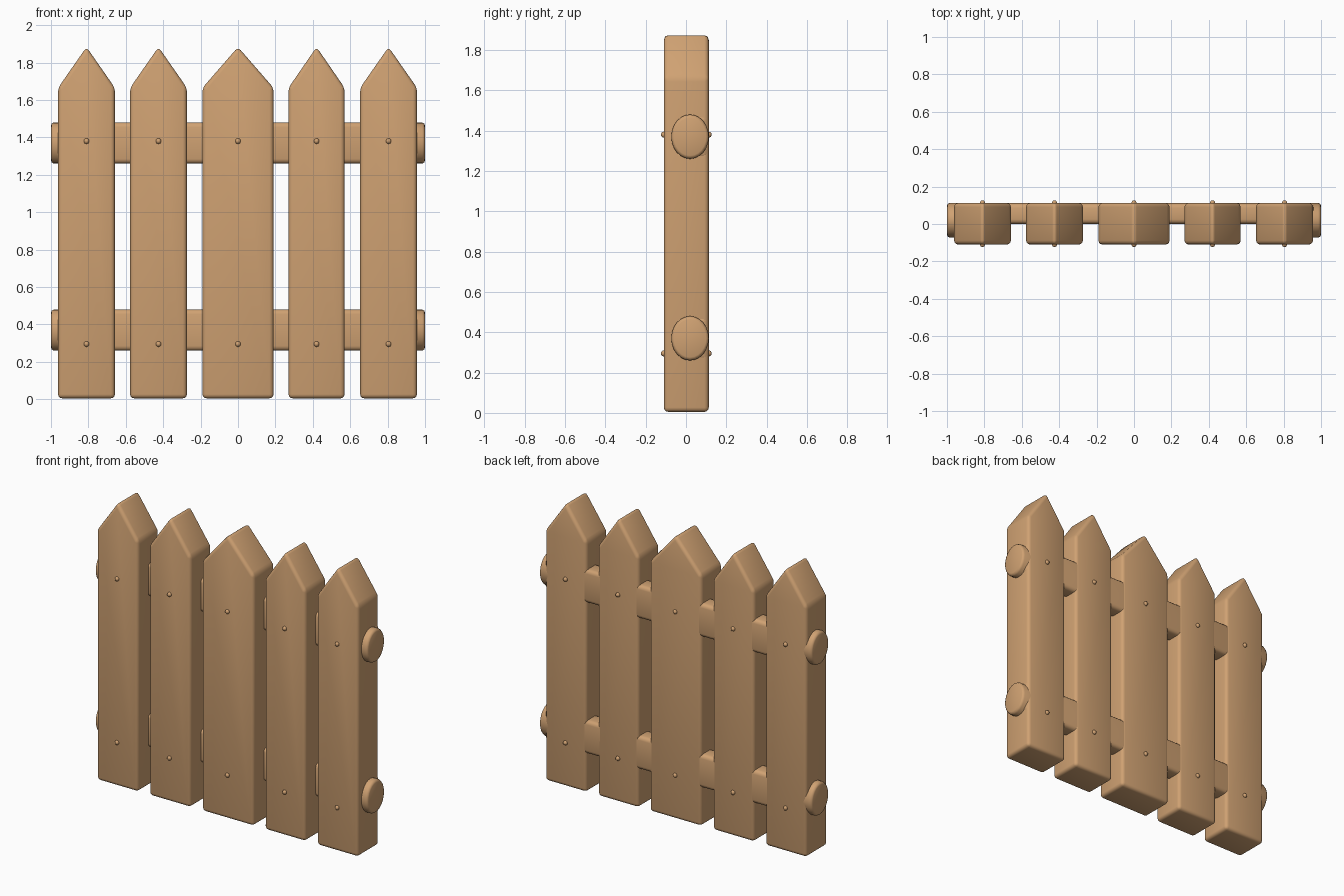
import bpy, bmesh, math
from mathutils import Matrix

if "Cube" in bpy.data.objects:
    bpy.data.objects.remove(bpy.data.objects["Cube"])

wood = bpy.data.materials.new("tan_wood")
wood.diffuse_color = (0.63, 0.36, 0.17, 1)
wood.use_nodes = True
wood.node_tree.nodes["Principled BSDF"].inputs["Base Color"].default_value = wood.diffuse_color


def finish(name, bm, bevel=0.0, segments=3):
    """Turn a bmesh into a smooth-shaded wooden object with rounded edges."""
    bmesh.ops.recalc_face_normals(bm, faces=bm.faces)
    if bevel:
        bmesh.ops.bevel(bm, geom=list(bm.edges), offset=bevel, segments=segments,
                        profile=0.5, affect='EDGES', clamp_overlap=True)
    mesh = bpy.data.meshes.new(name)
    bm.to_mesh(mesh)
    bm.free()
    mesh.materials.append(wood)
    ob = bpy.data.objects.new(name, mesh)
    bpy.context.collection.objects.link(ob)
    bpy.ops.object.select_all(action='DESELECT')
    ob.select_set(True)
    bpy.context.view_layer.objects.active = ob
    bpy.ops.object.shade_smooth_by_angle(angle=math.radians(40))
    return ob


def extruded(name, outline, axis_map, depth, bevel):
    """Extrude a closed 2D outline along one direction."""
    bm = bmesh.new()
    face = bm.faces.new([bm.verts.new(axis_map(a, b)) for a, b in outline])
    ext = bmesh.ops.extrude_face_region(bm, geom=[face])
    verts = [g for g in ext["geom"] if isinstance(g, bmesh.types.BMVert)]
    bmesh.ops.translate(bm, verts=verts, vec=depth)
    return finish(name, bm, bevel)


FRONT, BACK = -0.11, 0.113
PICKETS = [(-0.81, 0.152), (-0.425, 0.152), (0.0, 0.19), (0.42, 0.15), (0.805, 0.152)]
RAILS = [0.37, 1.37]
NAILS = [0.295, 1.38]

# Pointed pickets
for i, (x, w) in enumerate(PICKETS):
    outline = [(x - w, 0.005), (x + w, 0.005), (x + w, 1.665), (x, 1.883), (x - w, 1.665)]
    extruded(f"picket_{i + 1}", outline, lambda a, b: (a, FRONT, b),
             (0, BACK - FRONT, 0), 0.022)

# Rails flush with the back, with rounded log ends
for i, z in enumerate(RAILS):
    section = [(0.0, z - 0.11), (0.111, z - 0.11), (0.111, z + 0.11), (0.0, z + 0.11)]
    extruded(f"rail_{i + 1}", section, lambda a, b: (-0.96, a, b), (1.92, 0, 0), 0.025)
    for side in (-1, 1):
        ring = [(0.02 + 0.093 * math.cos(t * math.tau / 24), z + 0.11 * math.sin(t * math.tau / 24))
                for t in range(24)]
        bm = bmesh.new()
        loops = []
        for x, s in ((0.85, 1), (0.985, 1), (0.996, 0.94), (1.0, 0.85)):
            loops.append([bm.verts.new((side * x, 0.02 + (y - 0.02) * s, z + (h - z) * s))
                          for y, h in ring])
        for a, b in zip(loops, loops[1:]):
            for k in range(24):
                n = (k + 1) % 24
                bm.faces.new((a[k], a[n], b[n], b[k]))
        bm.faces.new(loops[0])
        bm.faces.new(loops[-1])
        finish(f"rail_{i + 1}_end_{'left' if side < 0 else 'right'}", bm)

# Small nail heads on both faces of every picket
bm = bmesh.new()
for x, _ in PICKETS:
    for z in NAILS:
        for y in (FRONT, BACK):
            bmesh.ops.create_uvsphere(bm, u_segments=8, v_segments=5, radius=0.015,
                                      matrix=Matrix.Translation((x, y, z)))
finish("nail_heads", bm)
